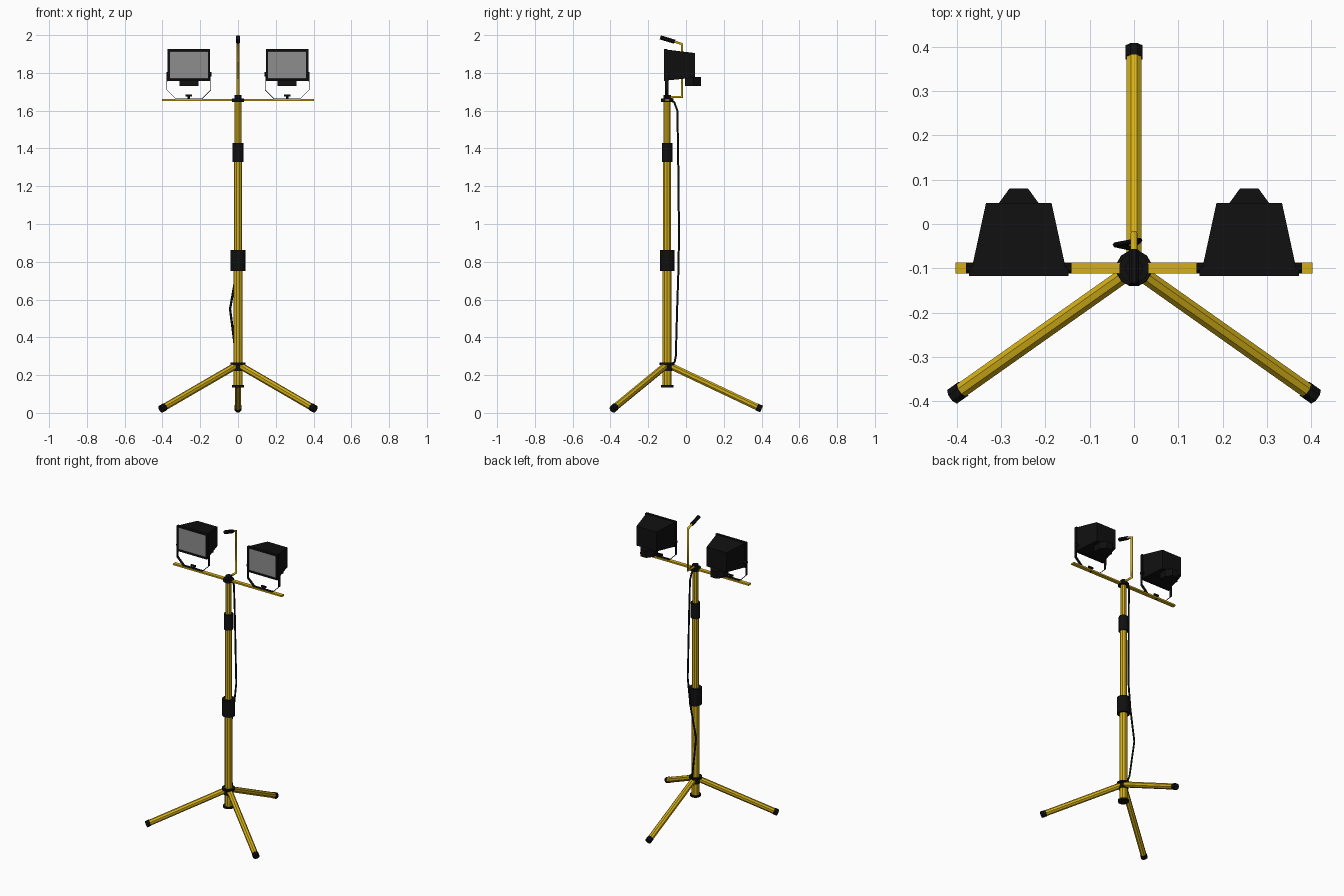
import bpy, bmesh, math
from mathutils import Vector, Matrix

if "Cube" in bpy.data.objects:
    bpy.data.objects.remove(bpy.data.objects["Cube"])


def mat(name, rgb):
    m = bpy.data.materials.new(name)
    m.diffuse_color = (*rgb, 1)
    m.use_nodes = True
    m.node_tree.nodes["Principled BSDF"].inputs["Base Color"].default_value = m.diffuse_color
    return m


YELLOW = mat("yellow paint", (0.66, 0.43, 0.009))
BLACK = mat("black plastic", (0.005, 0.005, 0.005))
GLASS = mat("grey glass", (0.27, 0.27, 0.27))
PY = -0.1  # pole position in y


def finish(name, bm, *mats):
    bmesh.ops.recalc_face_normals(bm, faces=bm.faces)
    me = bpy.data.meshes.new(name)
    bm.to_mesh(me)
    bm.free()
    for m in mats:
        me.materials.append(m)
    ob = bpy.data.objects.new(name, me)
    bpy.context.collection.objects.link(ob)
    return ob


def rod(name, a, b, r, m, n=8):
    """Faceted cylinder between two points."""
    a, b = Vector(a), Vector(b)
    d = b - a
    M = (Matrix.Translation((a + b) / 2) @ d.to_track_quat('Z', 'Y').to_matrix().to_4x4()
         @ Matrix.Rotation(math.pi / n, 4, 'Z'))
    bm = bmesh.new()
    bmesh.ops.create_cone(bm, cap_ends=True, segments=n, radius1=r, radius2=r,
                          depth=d.length, matrix=M)
    return finish(name, bm, m)


def ring(name, z0, z1, r, m=BLACK, n=12):
    return rod(name, (0, PY, z0), (0, PY, z1), r, m, n)


def box(name, lo, hi, m):
    lo, hi = Vector(lo), Vector(hi)
    bm = bmesh.new()
    bmesh.ops.create_cube(bm, size=1, matrix=Matrix.Translation((lo + hi) / 2)
                          @ Matrix.Diagonal((*(hi - lo), 1)))
    return finish(name, bm, m)


def tube(name, pts, r, m, spline='POLY'):
    """Bent round bar along a path."""
    cu = bpy.data.curves.new(name, 'CURVE')
    cu.dimensions = '3D'
    cu.bevel_depth, cu.bevel_resolution, cu.use_fill_caps = r, 1, True
    s = cu.splines.new(spline)
    s.points.add(len(pts) - 1)
    for p, c in zip(s.points, pts):
        p.co = (*c, 1)
    cu.materials.append(m)
    ob = bpy.data.objects.new(name, cu)
    bpy.context.collection.objects.link(ob)
    bpy.ops.object.select_all(action='DESELECT')
    ob.select_set(True)
    bpy.context.view_layer.objects.active = ob
    bpy.ops.object.convert(target='MESH')
    return ob


# telescopic pole, three sections
ring("lower_pole", 0.14, 0.80, 0.025, YELLOW, 10)
ring("middle_pole", 0.78, 1.38, 0.022, YELLOW, 10)
ring("upper_pole", 1.36, 1.66, 0.019, YELLOW, 10)

# black clamps, hub and caps
ring("lower_clamp", 0.75, 0.862, 0.04)
ring("upper_clamp", 1.328, 1.43, 0.029)
ring("foot_cap", 0.135, 0.147, 0.034)
ring("leg_hub", 0.222, 0.258, 0.03)
ring("leg_hub_flange", 0.254, 0.266, 0.041)
ring("top_flange", 1.647, 1.664, 0.034)
ring("top_boss", 1.66, 1.684, 0.02)

# three legs with end caps
for side, tip in (("rear", (0, 0.4, 0.02)), ("left", (-0.408, -0.388, 0.02)),
                  ("right", (0.408, -0.388, 0.02))):
    tip = Vector(tip)
    flat = Vector((tip.x, tip.y - PY, 0)).normalized()
    root = Vector((0, PY, 0.248)) + flat * 0.018
    d = (tip - root).normalized()
    rod(side + "_leg", root, tip - d * 0.01, 0.0185, YELLOW)
    rod(side + "_leg_cap", tip - d * 0.028, tip, 0.0205, BLACK)

# crossbar
box("crossbar", (-0.403, -0.112, 1.651), (0.403, -0.087, 1.661), YELLOW)

# cranked handle and its grip
tube("handle", [(0, PY, 1.672), (0, -0.021, 1.672), (0, -0.021, 1.952),
                (0, -0.075, 1.971)], 0.008, YELLOW)
rod("handle_grip", (0, -0.06, 1.965), (0, -0.136, 1.988), 0.012, BLACK)

# hanging cable
tube("cable", [(0, -0.085, 1.655), (0, -0.062, 1.645), (0.002, -0.046, 1.60),
               (0.006, -0.042, 1.4), (0.013, -0.037, 0.94), (-0.005, -0.04, 0.76),
               (-0.042, -0.047, 0.55), (-0.01, -0.054, 0.3),
               (-0.002, -0.06, 0.27), (0, -0.09, 0.245)], 0.006, BLACK)


def loft(bm, levels, cx):
    """Rectangles (y, half width, z low, z high) joined along y."""
    loops = [[bm.verts.new((cx + sx * w, y, z)) for sx, z in
              ((-1, z0), (1, z0), (1, z1), (-1, z1))] for y, w, z0, z1 in levels]
    front = bm.faces.new(loops[0])
    bm.faces.new(loops[-1][::-1])
    for a, b in zip(loops, loops[1:]):
        for i in range(4):
            j = (i + 1) % 4
            bm.faces.new((a[i], a[j], b[j], b[i]))
    return front


for side, cx in (("left", -0.26), ("right", 0.26)):
    # housing: front frame, tapered body, inset glass
    bm = bmesh.new()
    front = loft(bm, [(-0.117, 0.112, 1.757, 1.926), (-0.1, 0.112, 1.757, 1.926),
                      (-0.1, 0.106, 1.76, 1.923), (0.047, 0.074, 1.775, 1.905)], cx)
    bmesh.ops.recalc_face_normals(bm, faces=bm.faces)
    bmesh.ops.inset_region(bm, faces=[front], thickness=0.016, depth=0)
    bmesh.ops.inset_region(bm, faces=[front], thickness=0.001, depth=-0.004)
    front.material_index = 1
    finish(side + "_lamp", bm, BLACK, GLASS)

    # wiring box under the back
    bm = bmesh.new()
    f = bm.faces.new([bm.verts.new((cx + x, y, 1.73)) for x, y in
                      ((-0.05, -0.006), (0.05, -0.006), (0.05, 0.04),
                       (0.021, 0.08), (-0.021, 0.08), (-0.05, 0.04))])
    g = bmesh.ops.extrude_face_region(bm, geom=[f])["geom"]
    bmesh.ops.translate(bm, vec=(0, 0, 0.048),
                        verts=[v for v in g if isinstance(v, bmesh.types.BMVert)])
    finish(side + "_wiring_box", bm, BLACK)

    # thin bent bracket
    bm = bmesh.new()
    path = [(-0.116, 1.8), (-0.116, 1.71), (-0.07, 1.664),
            (0.07, 1.664), (0.116, 1.71), (0.116, 1.8)]
    rows = [[bm.verts.new((cx + x, y, z)) for y in (-0.11, -0.092)] for x, z in path]
    for a, b in zip(rows, rows[1:]):
        bm.faces.new((a[0], a[1], b[1], b[0]))
    br = finish(side + "_bracket", bm, BLACK)
    sol = br.modifiers.new("thickness", 'SOLIDIFY')
    sol.thickness, sol.offset = 0.003, 0

    # pivot bolts and wing nut
    for s in (-1, 1):
        rod(side + "_pivot_bolt", (cx + s * 0.1, PY, 1.793), (cx + s * 0.119, PY, 1.793),
            0.013, BLACK)
    rod(side + "_wing_nut_stem", (cx, PY, 1.65), (cx, PY, 1.68), 0.007, BLACK)
    box(side + "_wing_nut", (cx - 0.017, PY - 0.005, 1.674),
        (cx + 0.017, PY + 0.005, 1.685), BLACK)
